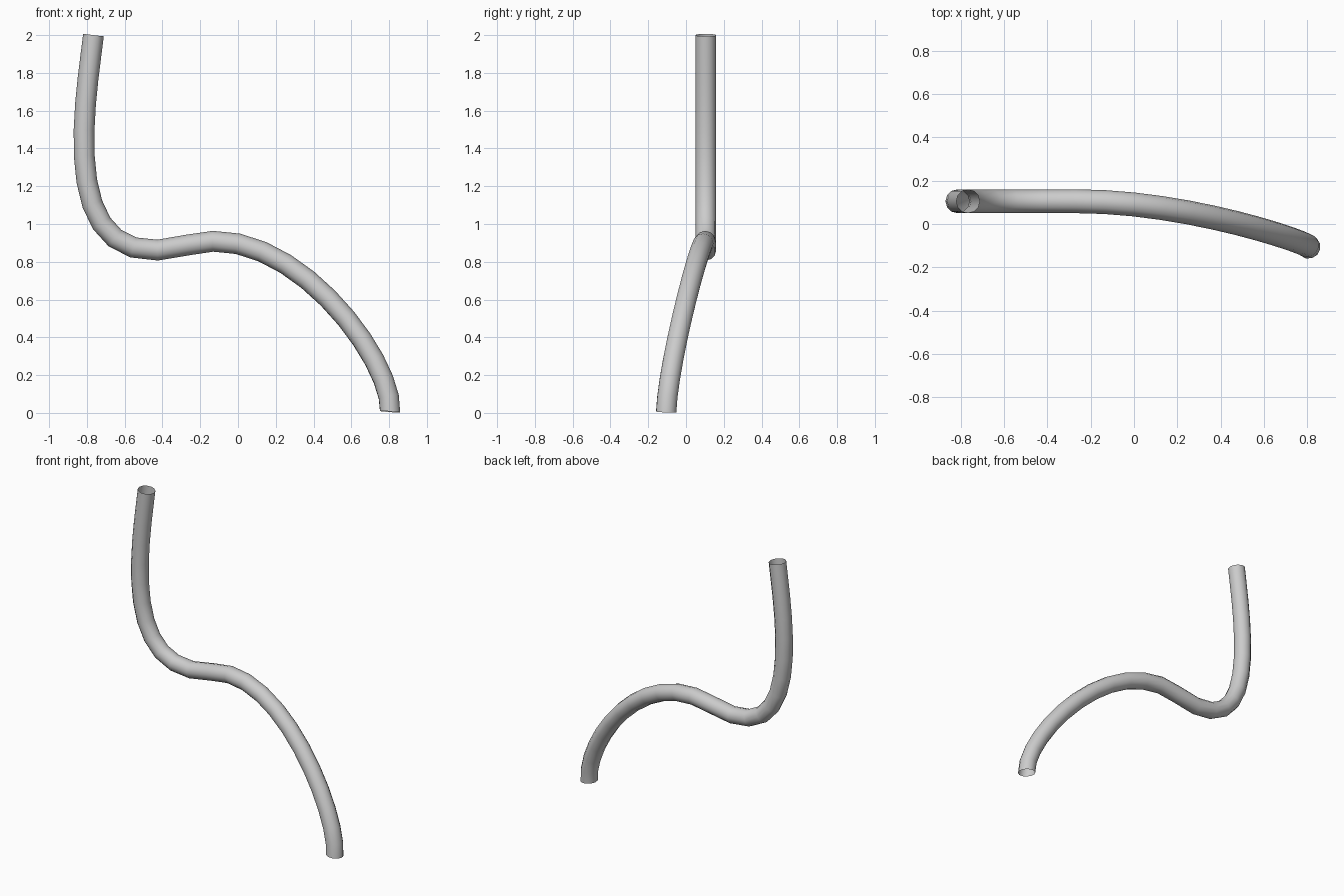
import bpy

if "Cube" in bpy.data.objects:
    bpy.data.objects.remove(bpy.data.objects["Cube"])

# Centre line: (point, left handle, right handle)
KNOTS = [
    ((-0.765, 0.105, 2.0), (-0.718, 0.105, 2.38), (-0.812, 0.105, 1.618)),
    ((-0.265, 0.105, 0.889), (-0.979, 0.105, 0.69), (0.265, 0.105, 1.04)),
    ((0.805, -0.105, 0.006), (0.825, -0.095, 0.281), (0.785, -0.115, -0.27)),
]

# Bent hollow tube, open at both ends
curve = bpy.data.curves.new("bent_tube", 'CURVE')
curve.dimensions = '3D'
curve.resolution_u = 12
curve.bevel_depth = 0.055
curve.bevel_resolution = 4
curve.use_fill_caps = False

spline = curve.splines.new('BEZIER')
spline.bezier_points.add(len(KNOTS) - 1)
for bp, (co, left, right) in zip(spline.bezier_points, KNOTS):
    bp.handle_left_type = bp.handle_right_type = 'FREE'
    bp.co, bp.handle_left, bp.handle_right = co, left, right

tube = bpy.data.objects.new("bent_tube", curve)
bpy.context.collection.objects.link(tube)

# Turn the swept curve into a smooth mesh
bpy.context.view_layer.objects.active = tube
tube.select_set(True)
bpy.ops.object.convert(target='MESH')
bpy.ops.object.shade_smooth()
